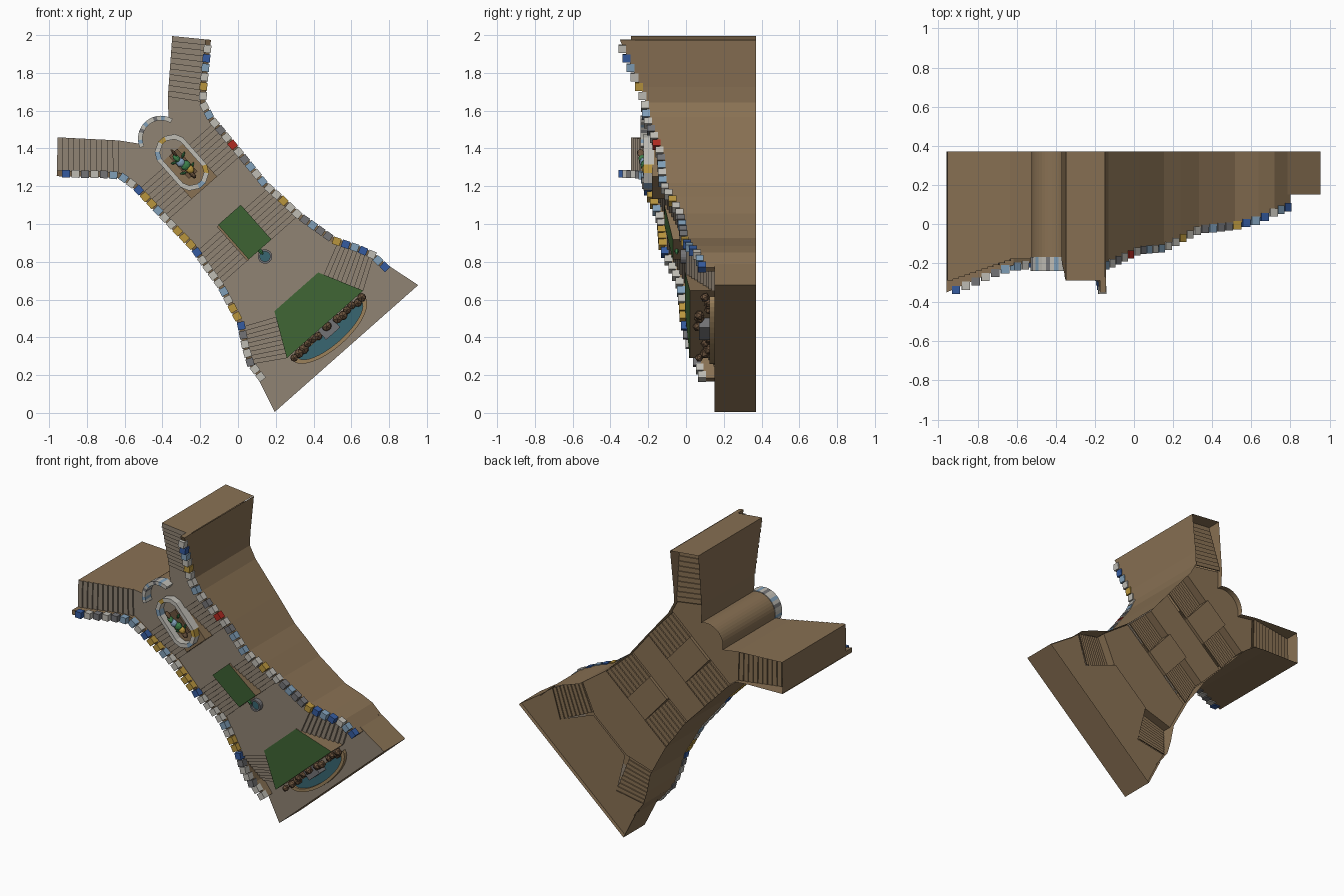
import bpy, bmesh, math, random
from mathutils import Vector, Matrix

if "Cube" in bpy.data.objects:
    bpy.data.objects.remove(bpy.data.objects["Cube"])
random.seed(4)

# Local frame: a = across the stairway, b = up along it, h = height towards the front (-y)
U, V, O = (0.749, 0.662), (-0.662, 0.749), (0.57, 0.345)
BASE, PLAZA, L1, L2, L3, TOP = -0.37, -0.15, 0.0, 0.10, 0.18, 0.29

def P(a, b, h):
    return Vector((O[0] + a*U[0] + b*V[0], -h, O[1] + a*U[1] + b*V[1]))

def mat(name, *rgb):
    m = bpy.data.materials.new(name)
    m.diffuse_color = tuple(c ** 2.2 for c in rgb) + (1,)
    m.use_nodes = True
    m.node_tree.nodes["Principled BSDF"].inputs["Base Color"].default_value = m.diffuse_color
    return m

STONE, BROWN = mat("stone", .56, .51, .45), mat("earth", .53, .44, .33)
GRASS, WATER = mat("grass", .27, .42, .23), mat("water", .23, .40, .44)
WHITE, TAN = mat("white_tile", .74, .73, .70), mat("tan", .60, .50, .36)
ROCK, GREY = mat("rock", .42, .33, .25), mat("grey_stone", .45, .45, .46)
BLUE, SKY = mat("blue_tile", .22, .36, .62), mat("sky_tile", .50, .62, .72)
YELLOW, GREEN, RED = mat("yellow_tile", .72, .58, .25), mat("green_tile", .25, .50, .30), mat("red_tile", .68, .18, .15)

def link(bm, name, mats):
    me = bpy.data.meshes.new(name)
    bm.to_mesh(me); bm.free()
    for m in mats:
        me.materials.append(m)
    bpy.context.collection.objects.link(bpy.data.objects.new(name, me))

def build(name, polys, mats, idx=None, toward=-1):
    """Object from polygons given as (a, b, h) points; normals turned to the front or back."""
    bm = bmesh.new()
    for i, p in enumerate(polys):
        f = bm.faces.new([bm.verts.new(P(*q)) for q in p])
        f.material_index = idx[i] if idx else 0
    bmesh.ops.remove_doubles(bm, verts=bm.verts[:], dist=1e-5)
    bmesh.ops.recalc_face_normals(bm, faces=bm.faces[:])
    closed = all(len(e.link_faces) == 2 for e in bm.edges)
    if not closed and sum(f.normal.y * f.calc_area() for f in bm.faces) * toward < 0:
        bmesh.ops.reverse_faces(bm, faces=bm.faces[:])
    link(bm, name, mats)

def skirt(pts, h, low=BASE):
    return [[(*p, h), (*q, h), (*q, low), (*p, low)] for p, q in zip(pts, pts[1:])]

def prism(pts, low, tops):
    """Closed block; tops is one height or one per corner."""
    t = tops if isinstance(tops, (list, tuple)) else [tops] * len(pts)
    up, dn, n = [(*p, h) for p, h in zip(pts, t)], [(*p, low) for p in pts], len(pts)
    return [up, dn[::-1]] + [[up[i], up[(i+1) % n], dn[(i+1) % n], dn[i]] for i in range(n)]

def mirror(half):
    return half + [(-a, b) for a, b in reversed(half)]

def flight(name, in0, out0, in1, out1, h0, h1, n, s, m=STONE, open_side=False, toward=-1):
    lerp = lambda p, q, t: (s * (p[0] + (q[0]-p[0])*t), p[1] + (q[1]-p[1])*t)
    polys, idx = [], []
    for i in range(n):
        i0, o0 = lerp(in0, in1, i/n), lerp(out0, out1, i/n)
        i1, o1 = lerp(in0, in1, (i+1)/n), lerp(out0, out1, (i+1)/n)
        lo, hi = h0 + (h1-h0)*i/n, h0 + (h1-h0)*(i+1)/n
        polys += [[(*i0, lo), (*o0, lo), (*o0, hi), (*i0, hi)], [(*i0, hi), (*o0, hi), (*o1, hi), (*i1, hi)]]
        idx += [0, 0]
        if open_side:
            polys += skirt([i0, i1], hi); idx += [1]
    if toward > 0 or open_side:
        polys += skirt([i1, o1], h1, -.335 if toward > 0 else BASE); idx += [1]
    build(name, polys, [m, BROWN], idx, toward)

# Plaza slab
plaza = mirror([(.507, -.006), (.455, .19), (.44, .27), (.27, .165)])
edge = [(.455, .19), (.507, -.006), (-.507, -.006), (-.455, .19)]
build("plaza_slab", [[(*p, PLAZA) for p in plaza]] + skirt(edge, PLAZA), [STONE, BROWN], [0, 1, 1, 1])

# Landings, the last one with its round niche and outer faces
low_l, mid_l = mirror([(.155, .385), (.342, .47), (.29, .69)]), mirror([(.262, .93), (.272, 1.13)])
build("lower_landing", [[(*p, L1) for p in low_l]], [STONE])
build("middle_landing", [[(*p, L2) for p in mid_l]], [STONE])
arc = [(.118*math.cos(t), 1.477 + .118*math.sin(t)) for t in (math.pi*(.16 + .68*i/14) for i in range(15))]
rear = [(.175, 1.62)] + arc + [(-.175, 1.62)]
top = [(.28, 1.38), (.30, 1.47)] + rear + [(-.30, 1.47), (-.28, 1.38)]
sk = skirt(rear, L3)
build("upper_landing", [[(*p, L3) for p in top]] + sk, [STONE, BROWN], [0] + [1]*len(sk))

# Stair flights and parapet walls, mirrored
wall = [(.455, .165, -.10), (.445, .28, -.07), (.408, .36, -.03), (.344, .47, 0), (.292, .69, .02), (.28, .82, .07),
        (.266, .93, .115), (.275, 1.13, .125), (.283, 1.38, .20), (.303, 1.465, .21), (.36, 1.524, .24), (.545, 1.694, .35)]
flights = {"lower": ((.27, .165), (.44, .27), (.155, .385), (.342, .47), PLAZA, L1, 10),
           "middle": ((.085, .69), (.288, .69), (.085, .93), (.262, .93), L1, L2, 9),
           "upper": ((.09, 1.13), (.272, 1.13), (.09, 1.38), (.28, 1.38), L2, L3, 9),
           "branch": ((.175, 1.62), (.30, 1.47), (.405, 1.845), (.542, 1.697), L3, TOP, 11)}
TILES = [WHITE, GREY, SKY, YELLOW, BLUE, GREEN, RED]
for s, side in ((-1, "left"), (1, "right")):
    for k, (i0, o0, i1, o1, h0, h1, n) in flights.items():
        flight(f"{k}_flight_{side}", i0, o0, i1, o1, h0, h1, n, s, open_side=(k == "branch"))
        flight(f"{k}_underside_{side}", i0, o0, i1, o1, -.355, -.28, n, s, BROWN, toward=1)
    inner = []
    for i, (a, b, h) in enumerate(wall):
        p, q = wall[max(i-1, 0)], wall[min(i+1, len(wall)-1)]
        d = Vector((q[0]-p[0], q[1]-p[1])).normalized()
        inner.append((a - d.y*.03, b + d.x*.03, h))
    m = lambda p, h=None: (s*p[0], p[1], p[2] if h is None else h)
    polys = []
    for p, q, r, t in zip(wall, wall[1:], inner, inner[1:]):
        polys += [[m(p, BASE), m(q, BASE), m(q), m(p)], [m(p), m(q), m(t), m(r)],
                  [m(r), m(t), m(t, t[2]-.07), m(r, r[2]-.07)]]
    for e, f, low in ((wall[0], inner[0], PLAZA), (wall[-1], inner[-1], TOP-.02)):
        polys.append([m(e), m(f), m(f, low), m(e, low)])
    build(f"parapet_{side}", polys, [BROWN])
    # Tiled cap blocks along the parapet
    caps, idx, carry = [], [], .02
    for p, q in zip(wall, wall[1:]):
        d = Vector((q[0]-p[0], q[1]-p[1])); ln = d.length; d.normalize()
        while carry < ln:
            c, h = Vector(p[:2]) + d*carry, p[2] + (q[2]-p[2])*carry/ln
            c += Vector((-d.y, d.x)) * .014
            w, e = Vector((-d.y, d.x))*.02, d*.021
            corners = [(s*v.x, v.y) for v in (c-e-w, c+e-w, c+e+w, c-e+w)]
            caps += prism(corners, h-.012, h+.03)
            idx += [random.choices(range(7), (9, 3, 4, 4, 2, 1, .4))[0]] * 6
            carry += .05
        carry -= ln
    build(f"parapet_tiles_{side}", caps, TILES, idx)

# Back: outer rim with recessed panels under landings and beds
half = [(.507, -.006)] + [(p[0], p[1]) for p in wall] + [(.405, 1.845), (.175, 1.62)]
outline = half + arc + [(-a, b) for a, b in reversed(half)]
bm = bmesh.new()
face = bm.faces.new([bm.verts.new(P(a, b, BASE)) for a, b in outline])
for t in (.025, .001):
    bmesh.ops.inset_region(bm, faces=[face], thickness=t, use_even_offset=True)
for v in face.verts:
    v.co.y = .28
bmesh.ops.delete(bm, geom=[face], context='FACES_ONLY')
link(bm, "back_rim", [BROWN])
low_bed = mirror([(.27, .165), (.155, .385)])
mid_bed, block = mirror([(.085, .69), (.085, .93)]), mirror([(.09, 1.13), (.09, 1.38)])
panels = [(plaza, -.345), (low_bed, -.345), (low_l, -.335), (mid_l, -.335), (top, -.335)]
build("back_panels", [[(*p, h) for p in q] for q, h in panels], [BROWN], toward=1)
for name, q in (("middle_bed_underside", mid_bed), ("fountain_underside", block)):
    build(name, prism(q, -.355, -.28), [BROWN])

# Planted beds
bed = [(-.27, .165), (.27, .165), (.155, .395), (-.155, .395)]
build("lower_bed", prism(bed, PLAZA, [-.02, -.02, .005, .005]), [GRASS, BROWN], [0] + [1]*5)
bed = [(-.075, .69), (.085, .69), (.085, .935), (-.075, .935)]
build("middle_bed", prism(bed, L1-.02, [.07, .07, .115, .115]), [GRASS, BROWN], [0] + [1]*5)

def ring(name, out, inn, low, high, mats, idx=None):
    """Closed kerb between two loops of equal length."""
    polys, ids, n = [], [], len(out)
    for i in range(n):
        j = (i+1) % n
        o, p, q, r = out[i], out[j], inn[j], inn[i]
        polys += [[(*o, low), (*p, low), (*p, high), (*o, high)], [(*o, high), (*p, high), (*q, high), (*r, high)],
                  [(*r, high), (*q, high), (*q, low), (*r, low)], [(*o, low), (*p, low), (*q, low), (*r, low)]]
        ids += [idx[i] if idx else 0] * 4
    build(name, polys, mats, ids)

def ell(ra, rb, cb, n=24, t0=0, t1=2*math.pi):
    return [(ra*math.cos(t0 + (t1-t0)*i/n), cb + rb*math.sin(t0 + (t1-t0)*i/n)) for i in range(n)]

# Crescent pool with rocks and stone spout block
o, i_ = ell(.255, .105, .135, 21, math.pi, 2.05*math.pi), ell(.225, .08, .13, 21, math.pi, 2.05*math.pi)
ring("pool_kerb", o, i_, PLAZA, PLAZA+.025, [TAN])
build("pool_water", [[(*p, PLAZA+.012) for p in i_]], [WATER])
build("spout_block", prism([(-.05, .10), (.05, .10), (.05, .17), (-.05, .17)], PLAZA, -.07), [GREY])

def blob(name, a, b, h, size, m, rot=0, sub=1):
    """Low-poly ellipsoid with radii along a, b, h."""
    bm = bmesh.new()
    bmesh.ops.create_icosphere(bm, subdivisions=sub, radius=1)
    R = Matrix.Rotation(rot, 3, 'Z')
    for v in bm.verts:
        w = R @ Vector([c*k for c, k in zip(v.co, size)])
        v.co = P(a + w.x, b + w.y, h + w.z)
    bmesh.ops.recalc_face_normals(bm, faces=bm.faces[:])
    link(bm, name, [m])

for i in range(15):
    a = -.24 + .48*i/14
    if abs(a) > .04:
        r = random.uniform(.022, .03)
        blob(f"rock_{i}", a, .148 + random.uniform(-.012, .008), random.choice((-.12, -.10, -.07)), (r, r, r), ROCK, i)
blob("spout_rock", 0, .15, -.06, (.03, .025, .025), ROCK)

# Small round basin with spout head
ring("basin_kerb", ell(.038, .038, .645, 16), ell(.027, .027, .645, 16), L1, L1+.03, [GREY])
build("basin_water", [[(*p, L1+.018) for p in ell(.028, .028, .645, 16)]], [WATER])
blob("spout_head", 0, .685, .05, (.012, .028, .012), GREEN)

# Oval fountain: block, kerb and reptile statue
build("fountain_block", prism([(-.09, 1.13), (.09, 1.13), (.09, 1.385), (-.09, 1.385)], L2-.05, L3), [BROWN])
def stadium(w, l, c):
    q = [(w, l-c), (w-c*.3, l-c*.4), (w-c, l)]
    q += [(-a, b) for a, b in reversed(q)]
    return [(a, b+1.31) for a, b in q + [(-a, -b) for a, b in q]]
ring("fountain_kerb", stadium(.092, .165, .07), stadium(.068, .14, .055), L3-.01, .225, [WHITE, SKY, YELLOW],
     [0, 0, 2, 0, 1, 0, 0, 0, 1, 0, 2, 0])
build("statue_plinth", prism([(-.03, 1.22), (.03, 1.22), (.03, 1.38), (-.03, 1.38)], L3, .195), [ROCK])
for i in range(6):
    w = (.012, .022, .028, .024, .016, .008)[i]
    blob(f"reptile_body_{i}", .008*math.sin(i*1.3), 1.225 + .03*i, .21 + .006*i, (w, .026, .018),
         (ROCK, YELLOW, GREEN, SKY, GREEN, ROCK)[i], sub=2)
for s in (-1, 1):
    for b in (1.262, 1.335):
        blob("reptile_leg", s*.032, b, .205, (.02, .008, .008), GREEN, s*.5)

# Niche parapet of tiles
po = [(.122*math.cos(t), 1.477 + .122*math.sin(t)) for t in (math.pi*(.1 + .8*i/14) for i in range(15))]
pi_ = [(a*.8, 1.477 + (b-1.477)*.8) for a, b in po]
polys = [f for i in range(14) for f in prism([po[i], po[i+1], pi_[i+1], pi_[i]], L3-.01, .24)]
build("niche_parapet", polys, [WHITE, SKY, GREY], [(0, 0, 1, 0, 2)[i // 6 % 5] for i in range(84)])
